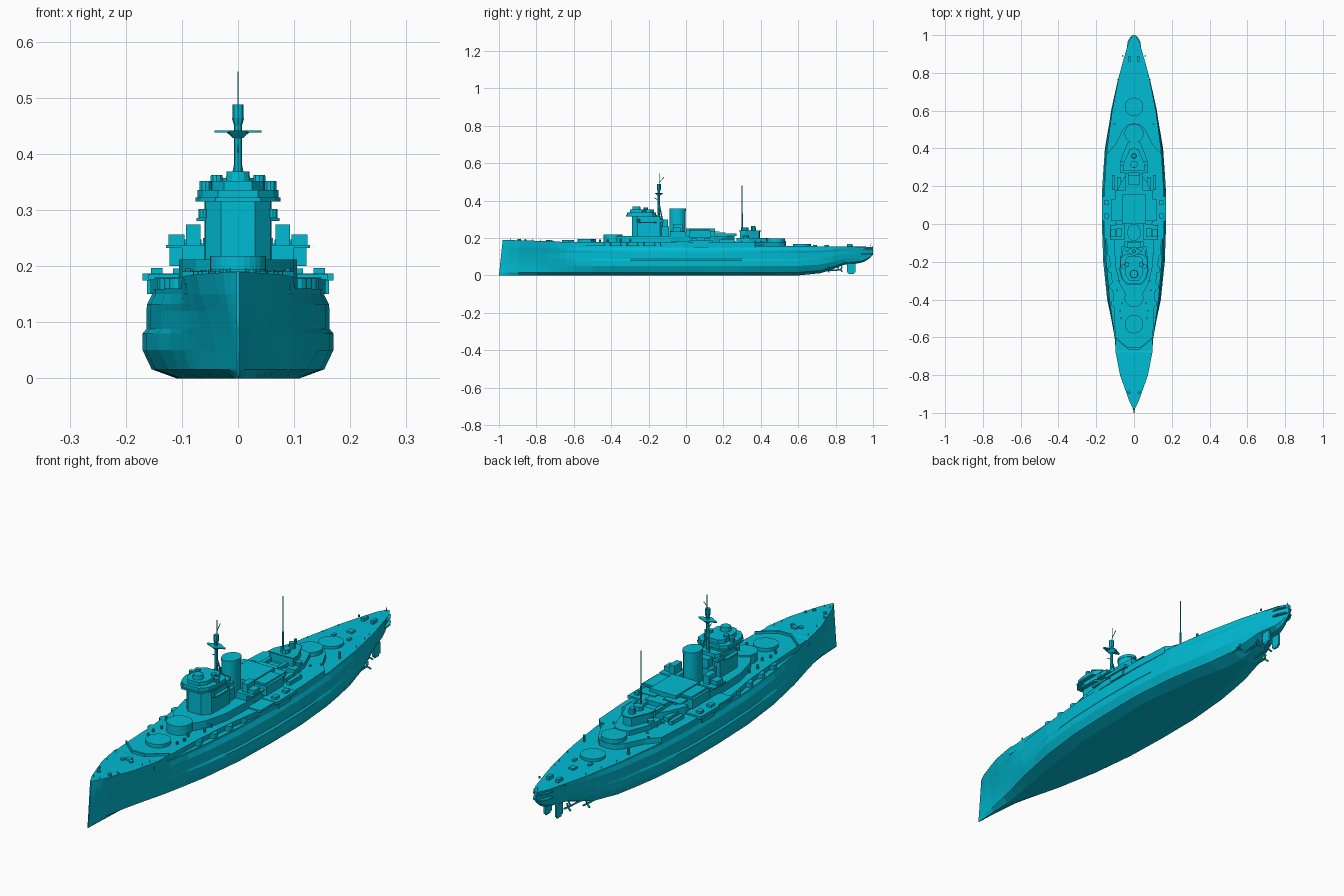
import bpy, bmesh, math, random
from mathutils import Vector, Matrix

random.seed(4)
paint = bpy.data.materials.new("cyan_paint")
paint.diffuse_color = (0.0, 0.503, 0.658, 1)


def make(name, bm, mirror=False):
    bmesh.ops.recalc_face_normals(bm, faces=bm.faces)
    me = bpy.data.meshes.new(name)
    bm.to_mesh(me)
    bm.free()
    me.materials.append(paint)
    ob = bpy.data.objects.new(name, me)
    bpy.context.collection.objects.link(ob)
    if mirror:
        ob.modifiers.new("mirror", 'MIRROR')
    return ob


def add_poly(bm, pts, z0, z1, top=1.0):
    """Extrude an outline; top scales the upper ring about its centre."""
    c = sum((Vector(p) for p in pts), Vector((0, 0))) / len(pts)
    lo = [bm.verts.new((x, y, z0)) for x, y in pts]
    hi = [bm.verts.new((c.x + (x - c.x) * top, c.y + (y - c.y) * top, z1)) for x, y in pts]
    bm.faces.new(lo)
    bm.faces.new(hi)
    for i in range(len(pts)):
        j = (i + 1) % len(pts)
        bm.faces.new((lo[i], lo[j], hi[j], hi[i]))


def prism(name, half, z0, z1, top=1.0):
    """Symmetric deck or house from its right-hand outline, bow to stern."""
    bm = bmesh.new()
    add_poly(bm, half + [(-x, y) for x, y in reversed(half) if x > 0], z0, z1, top)
    return make(name, bm)


def blocks(name, items, mirror=True):
    bm = bmesh.new()
    for x0, x1, y0, y1, z0, z1 in items:
        add_poly(bm, [(x0, y0), (x1, y0), (x1, y1), (x0, y1)], z0, z1)
    return make(name, bm, mirror)


def drums(name, items, mirror=False, n=16):
    """Upright cylinders or cones: x, y, z0, z1, lower radius, upper radius."""
    bm = bmesh.new()
    for x, y, z0, z1, r0, r1 in items:
        bmesh.ops.create_cone(bm, cap_ends=True, segments=n, radius1=r0, radius2=r1,
                              depth=z1 - z0, matrix=Matrix.Translation((x, y, (z0 + z1) / 2)))
    return make(name, bm, mirror)


def rods(name, items, r, mirror=False, n=6):
    bm = bmesh.new()
    for a, b in items:
        a, b = Vector(a), Vector(b)
        m = Matrix.Translation((a + b) / 2) @ (b - a).to_track_quat('Z', 'Y').to_matrix().to_4x4()
        bmesh.ops.create_cone(bm, cap_ends=True, segments=n, radius1=r, radius2=r,
                              depth=(b - a).length, matrix=m)
    return make(name, bm, mirror)


def lerp(table, y):
    for (a, u), (b, v) in zip(table, table[1:]):
        if y <= b:
            return u + (v - u) * max(0, (y - a) / (b - a))
    return table[-1][1]


# Hull lines: half-breadths and heights along the length
deck = [(-1, .003), (-.95, .026), (-.8, .074), (-.68, .097), (-.6, .102), (-.4, .13), (-.2, .147),
        (0, .153), (.2, .152), (.4, .143), (.6, .116), (.8, .076), (.9, .047), (.96, .03), (1, .008)]
bulge = [(-1, .002), (-.9, .018), (-.75, .056), (-.6, .1), (-.4, .142), (-.2, .163), (0, .17),
         (.2, .168), (.4, .154), (.6, .12), (.75, .085), (.9, .04), (1, .004)]
flat = [(-1, .001), (-.8, .01), (-.5, .06), (-.2, .1), (.2, .11), (.5, .07), (.7, .02), (1, .002)]
keel = [(.6, 0), (.72, .012), (.78, .032), (.85, .058), (.93, .066), (.97, .08), (1, .11)]
sheer = [(-1, .19), (-.67, .182), (-.6, .16), (.5, .158), (1, .153)]

bm = bmesh.new()
prev = None
for y in [-1, -.975, -.95, -.9, -.8, -.73, -.68, -.64, -.6, -.5, -.4, -.3, -.2, -.1, 0, .1, .2, .3, .4,
          .5, .6, .66, .72, .78, .85, .9, .93, .96, .985, 1]:
    d, b, f, k, s = (lerp(t, y) for t in (deck, bulge, flat, keel, sheer))
    belt = .6 * b + .4 * d
    mid = .5 * d + .5 * belt + .004
    # the bulge and belt ledges fade into plain flare towards both ends
    t = min(1, max(0, (y + .72) / .3)) * min(1, max(0, (.9 - y) / .25))
    mix = lambda full, g: full * t + (b + (d - b) * g) * (1 - t)
    half = [(d, s), (mix(d, .75), .15), (mix(mid, .55), .132), (mix(belt, .42), .12), (mix(belt, .16), .088),
            (mix(b, .1), .08), (b * (.93 + .07 * t), .05), (.75 * b + .25 * f, .016), (f, 0)]
    ring = []
    for i, (x, z) in enumerate(half):
        z = z if i == 0 else k + z * (.155 - k) / .155
        rake = .02 * z / .19 * max(0, (-y - .8) / .2)
        ring.append((x, y + rake, z))
    ring += [(-x, yy, z) for x, yy, z in reversed(ring)]
    cur = [bm.verts.new(p) for p in ring]
    if prev:
        for i in range(len(cur)):
            j = (i + 1) % len(cur)
            bm.faces.new((prev[i], prev[j], cur[j], cur[i]))
    else:
        bm.faces.new(cur)
    prev = cur
bm.faces.new(prev)
make("hull", bm)

# Forecastle deck, tapering aft around the third barbette
prism("forecastle_deck", [(.094, -.69), (.1, -.6), (.108, -.42), (.122, -.24), (.142, -.12), (.156, -.02),
                          (.156, .2), (.146, .37), (.1, .42), (.06, .5), (.035, .525), (0, .533)], .15, .18)
prism("breakwater", [(.03, -.664), (.1, -.605), (.1, -.598), (.03, -.655)], .18, .19)
blocks("midship_sponsons", [(.1, .17, .015, .145, .174, .187), (.1, .16, -.08, .015, .176, .185),
                            (.12, .162, .04, .12, .15, .176)])

# Barbettes
drums("barbettes", [(0, -.53, .15, .195, .049, .049), (0, -.39, .15, .218, .05, .05),
                    (0, .48, .15, .197, .05, .05), (0, .62, .14, .168, .049, .049)], n=28)

# Casemates in the recess below the forecastle deck
drums("casemates", [(lerp(deck, y) - .024, y, .155, .178, .02, .02) for y in (-.42, -.33, -.24, -.15)], True, 12)

# Lower superstructure
prism("forward_deckhouse", [(.045, -.37), (.075, -.32), (.1, -.22), (.105, -.08), (.09, 0), (0, 0)], .18, .212)
prism("midship_deckhouse", [(.09, -.02), (.1, .02), (.1, .15), (.07, .22), (.04, .26), (0, .26)], .18, .212)

# Bridge tower with stacked platforms
prism("bridge_tower", [(.03, -.29), (.058, -.26), (.06, -.14), (.045, -.125), (0, -.125)], .2, .315)
prism("bridge_lower_wings", [(.04, -.27), (.074, -.24), (.074, -.17), (.05, -.15), (0, -.15)], .28, .286)
prism("bridge_platform", [(.04, -.32), (.066, -.29), (.076, -.25), (.074, -.18), (.05, -.155), (0, -.155)],
      .315, .322)
prism("bridge_parapet", [(.036, -.315), (.062, -.288), (.072, -.25), (.07, -.18), (.045, -.16), (0, -.16)],
      .322, .336)
prism("bridge_top_house", [(.025, -.3), (.045, -.27), (.048, -.19), (.03, -.17), (0, -.17)], .336, .352)
drums("bridge_directors", [(.038, -.215, .35, .362, .012, .011), (.058, -.225, .335, .352, .011, .011),
                           (.062, -.255, .286, .302, .009, .009)], True, 10)
drums("main_director", [(0, -.265, .35, .369, .022, .02)], n=12)
blocks("bridge_rear_house", [(0, .05, -.135, -.09, .2, .262), (0, .035, -.135, -.095, .262, .3),
                             (.045, .066, -.16, -.12, .286, .3)])

# Funnel
fun = [(.034 * math.sin(a), -.045 - .042 * math.cos(a)) for a in [math.pi * i / 10 for i in range(11)]]
fun[0], fun[-1] = (0, fun[0][1]), (0, fun[-1][1])
prism("funnel", fun, .2, .345)
prism("funnel_cap", [(x * 1.06, -.045 + (y + .045) * 1.06) for x, y in fun], .345, .357)

# Gun platforms beside the funnel
blocks("side_gun_platforms", [(.05, .1, -.085, .0, .21, .232), (.05, .128, -.085, -.005, .232, .238),
                              (.067, .093, -.07, -.02, .238, .274), (.095, .124, -.07, -.03, .238, .256)])

# Aircraft hangars and workshop roof
blocks("hangars", [(.058, .122, .015, .13, .2, .24), (.065, .112, .02, .125, .24, .247)])
blocks("hangar_core", [(0, .062, 0, .155, .2, .25), (0, .045, .155, .21, .21, .23)])
blocks("boat_deck", [(.02, .1, .13, .18, .232, .236)])

# Boats abreast the midship section
blocks("boats", [(.07, .09, .17, .25, .185, .2), (.1, .116, .18, .26, .178, .196),
                 (.03, .046, .2, .27, .21, .225)])

# Aft control position
prism("aft_deckhouse", [(.075, .27), (.07, .34), (.035, .43), (0, .44)], .178, .2)
prism("aft_control_house", [(.053, .29), (.05, .315), (.02, .39), (0, .395)], .2, .236)
prism("aft_control_platform", [(.06, .283), (.056, .32), (.022, .397), (0, .4)], .236, .24)
drums("aft_directors", [(0, .36, .24, .263, .014, .012), (0, .315, .24, .256, .02, .02)], n=10)
drums("aft_gun_tubs", [(.06, .32, .2, .214, .014, .014)], True, 10)

# Foremast: legs, inverted-cone platform, spotting top and pole
rods("foremast_pole", [((0, -.145, .3), (0, -.145, .47))], .007, n=8)
rods("foremast_legs", [((.022, -.125, .29), (.004, -.143, .38))], .0035, True)
drums("foremast_platform", [(0, -.145, .428, .442, .009, .024)], n=8)
prism("foremast_wings", [(.012, -.16), (.042, -.148), (.042, -.142), (.012, -.13)], .438, .442)
drums("spotting_top", [(0, -.145, .45, .464, .007, .011), (0, -.145, .464, .488, .01, .01)], n=8)
rods("foremast_topmast", [((0, -.14, .48), (0, -.14, .547))], .0013)
rods("foremast_gaff", [((0, -.14, .5), (0, -.118, .525)), ((0, -.145, .4), (0, -.17, .415))], .0015)

# Mainmast
rods("mainmast", [((0, .3, .236), (0, .3, .33))], .004)
rods("main_topmast", [((0, .3, .33), (0, .3, .48))], .002)

# Anti-aircraft guns on the sponsons
blocks("twin_gun_shields", [(.135, .155, y, y + .026, .187, .197) for y in (.03, .1)])

# Foredeck fittings: capstans, hatches, ventilators, rail posts, flagstaff
drums("capstans", [(.026, -.89, .183, .195, .008, .007), (.045, -.86, .182, .191, .006, .006),
                   (.02, -.74, .18, .19, .009, .009), (.06, .89, .152, .16, .004, .004)], True, 10)
blocks("deck_hatches", [(.0, .012, -.735, -.715, .18, .19), (.0, .012, .74, .765, .154, .163),
                        (.03, .042, .68, .7, .155, .163), (.015, .028, .86, .89, .15, .168)])
drums("ventilators", [(random.uniform(.06, .092), y, .178, random.uniform(.19, .198), .005, .005)
                      for y in (-.5, -.46, -.42, -.35, -.3, -.27)] +
      [(random.uniform(.07, .11), y, .156, .185, .005, .005) for y in (.26, .3, .37, .4, .53)], True, 8)
rods("deck_rails", [((x, y, z - .003), (x, y, z + .008)) for x, y, z in
                    [(lerp(deck, v) - .012, v + .01, lerp(sheer, v)) for v in
                     [-.95 + .04 * i for i in range(7)] + [.6 + .04 * i for i in range(9)]]], .0008, True, 4)
rods("flagstaff", [((0, .985, .15), (0, .99, .17))], .0012)

# Stern gallery, rudders, shafts and propellers
for part, z in (("stern_gallery", .112), ("stern_gallery_roof", .138)):
    prism(part, [(.037, .935), (.034, .965), (.018, .992), (0, .998)], z, z + .005)
blocks("rudders", [(.022, .03, .862, .905, .016, .065), (.023, .029, .87, .898, .008, .016)])
rods("propeller_shafts", [((.03, .66, .022), (.03, .83, .03)), ((.07, .6, .025), (.07, .76, .028))], .004, True)
rods("shaft_brackets", [((.03, .81, .03), (.02, .82, .06)), ((.07, .74, .028), (.05, .74, .055))], .003, True)
rods("propellers", [((x, y, z), (x + .018 * math.cos(a), y + .006, z + .018 * math.sin(a)))
                    for x, y, z in ((.03, .828, .03), (.07, .758, .028))
                    for a in (math.pi / 2, math.pi * 7 / 6, math.pi * 11 / 6)], .004, True)
